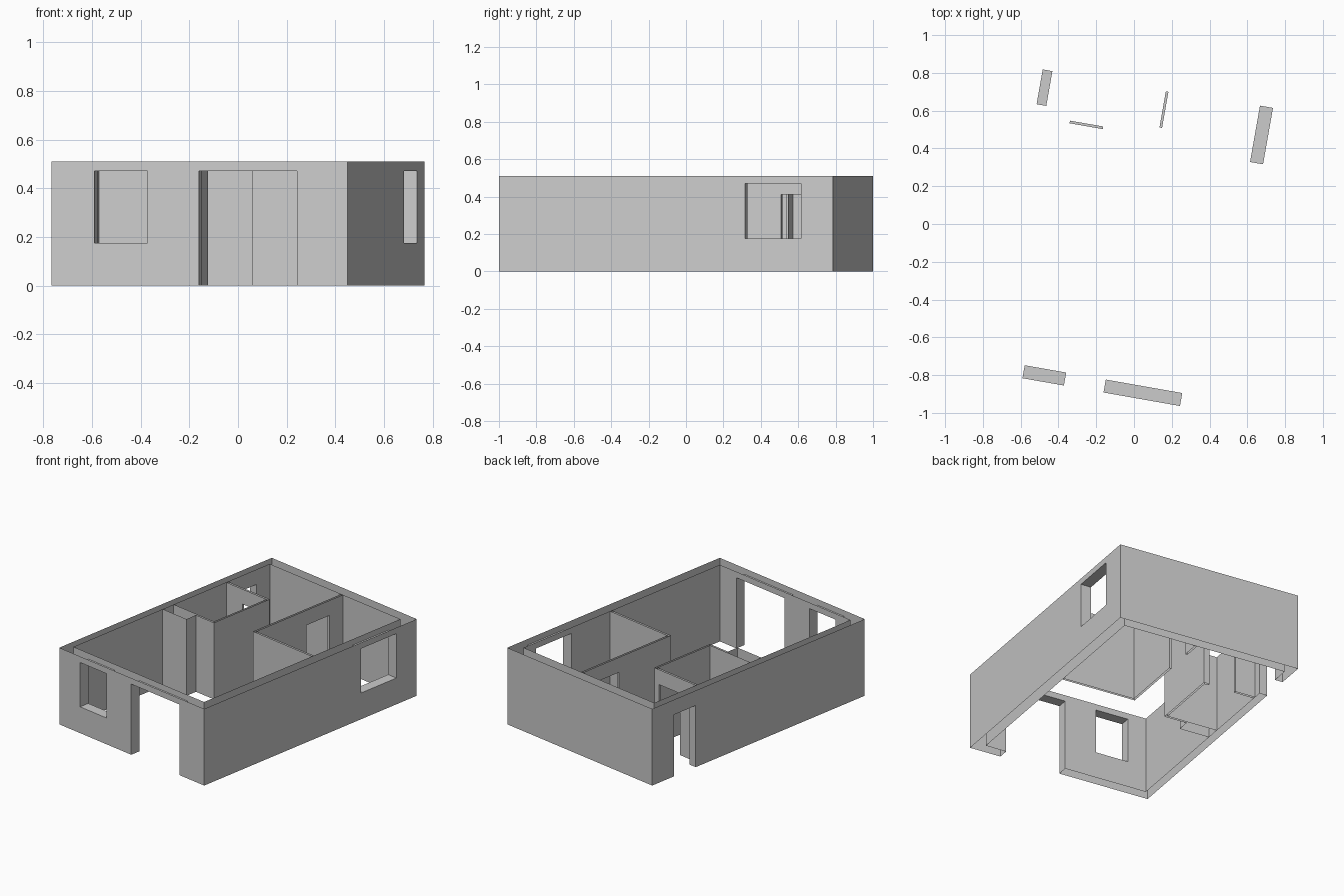
import bpy, bmesh, math
from mathutils import Matrix, Vector

if "Cube" in bpy.data.objects:
    bpy.data.objects.remove(bpy.data.objects["Cube"])

TURN = Matrix.Rotation(math.radians(-10), 4, 'Z')
HEIGHT = 0.51
WIDE, DEEP = 0.618, 0.9065          # outer half sizes
IN_L, IN_R, IN_Y = -0.566, 0.548, 0.837  # inner faces
DOOR, TALL_DOOR, WINDOW = (0, 0.41), (0, 0.47), (0.175, 0.47)

plaster = bpy.data.materials.new("grey_plaster")
plaster.use_nodes = True
GREY = (0.6, 0.6, 0.6, 1)
plaster.diffuse_color = GREY
plaster.node_tree.nodes["Principled BSDF"].inputs["Base Color"].default_value = GREY


def point(axis, along, across, z):
    return Vector((along, across, z) if axis == 'x' else (across, along, z))


def face(bm, corners, normal):
    f = bm.faces.new([bm.verts.new(c) for c in corners])
    f.normal_update()
    if f.normal.dot(Vector(normal)) < 0:
        f.normal_flip()


def sheet(bm, axis, span, across, facing, opening=None):
    """Upright face along an axis, with an optional opening (start, end, heights)."""
    s, e = span
    pieces = [(s, e, 0, HEIGHT)]
    if opening:
        a, b, (low, high) = opening
        pieces = [(s, a, 0, HEIGHT), (b, e, 0, HEIGHT), (a, b, high, HEIGHT)]
        if low > 0:
            pieces.append((a, b, 0, low))
    for p, q, z0, z1 in pieces:
        face(bm, [point(axis, p, across, z0), point(axis, q, across, z0),
                  point(axis, q, across, z1), point(axis, p, across, z1)],
             point(axis, 0, facing, 0))


def reveal(bm, axis, c0, c1, opening):
    """Jambs, lintel and sill lining an opening."""
    a, b, (low, high) = opening
    for p, d in ((a, 1), (b, -1)):
        face(bm, [point(axis, p, c0, low), point(axis, p, c1, low),
                  point(axis, p, c1, high), point(axis, p, c0, high)],
             point(axis, d, 0, 0))
    for z, d in ((high, -1), (low, 1)):
        if z > 0:
            face(bm, [point(axis, a, c0, z), point(axis, b, c0, z),
                      point(axis, b, c1, z), point(axis, a, c1, z)], (0, 0, d))


def finish(bm, name):
    bmesh.ops.remove_doubles(bm, verts=bm.verts, dist=0.0005)
    bm.transform(TURN)
    mesh = bpy.data.meshes.new(name)
    bm.to_mesh(mesh)
    bm.free()
    mesh.materials.append(plaster)
    bpy.context.collection.objects.link(bpy.data.objects.new(name, mesh))


def wall(name, axis, outer, outer_span, inner, inner_span, openings=()):
    """Hollow wall made of two skins, open at top and bottom."""
    bm = bmesh.new()
    side = 1 if outer > inner else -1
    # Split both skins into bays holding one opening each
    cuts = [(openings[i][1] + openings[i + 1][0]) / 2 for i in range(len(openings) - 1)]
    for c, span, facing in ((outer, outer_span, side), (inner, inner_span, -side)):
        stops = [span[0], *cuts, span[1]]
        for i in range(len(stops) - 1):
            sheet(bm, axis, stops[i:i + 2], c, facing, openings[i] if openings else None)
    for o in openings:
        reveal(bm, axis, outer, inner, o)
    bmesh.ops.remove_doubles(bm, verts=bm.verts, dist=0.0005)
    bmesh.ops.dissolve_limit(bm, angle_limit=0.01, verts=bm.verts, edges=bm.edges)
    finish(bm, name)


# Outer walls
across, inside = (-WIDE, WIDE), (IN_L, IN_R)
length, depth = (-DEEP, DEEP), (-IN_Y, IN_Y)
wall("front_wall", 'x', -DEEP, across, -IN_Y, inside,
     [(-0.44, -0.217, WINDOW), (-0.004, 0.407, TALL_DOOR)])
wall("back_wall", 'x', DEEP, across, IN_Y, inside)
wall("left_side_wall", 'y', -WIDE, length, IN_L, depth, [(0.535, 0.722, DOOR)])
wall("right_side_wall", 'y', WIDE, length, IN_R, depth, [(0.43, 0.733, WINDOW)])

# Corner bedroom partitions
wall("bedroom_front_partition", 'x', 0.085, (0.044, IN_R), 0.099, (0.058, IN_R))
wall("bedroom_side_partition", 'y', 0.044, (0.085, IN_Y), 0.058, (0.099, IN_Y),
     [(0.5265, 0.7206, DOOR)])

# Small room partitions
wall("bathroom_side_partition", 'y', -0.21, (0.005, 0.48), -0.223, (0.018, 0.466))
wall("bathroom_back_partition", 'x', 0.48, (IN_L, -0.21), 0.466, (IN_L, -0.223),
     [(-0.4286, -0.25, DOOR)])

# Front of the small room, with the thicker stepped service shaft
bm = bmesh.new()
sheet(bm, 'x', (IN_L, -0.363), -0.076, -1)
sheet(bm, 'y', (-0.076, 0.005), -0.363, 1)
sheet(bm, 'x', (-0.363, -0.21), 0.005, -1)
sheet(bm, 'x', (IN_L, -0.223), 0.018, 1)
finish(bm, "bathroom_front_partition")
